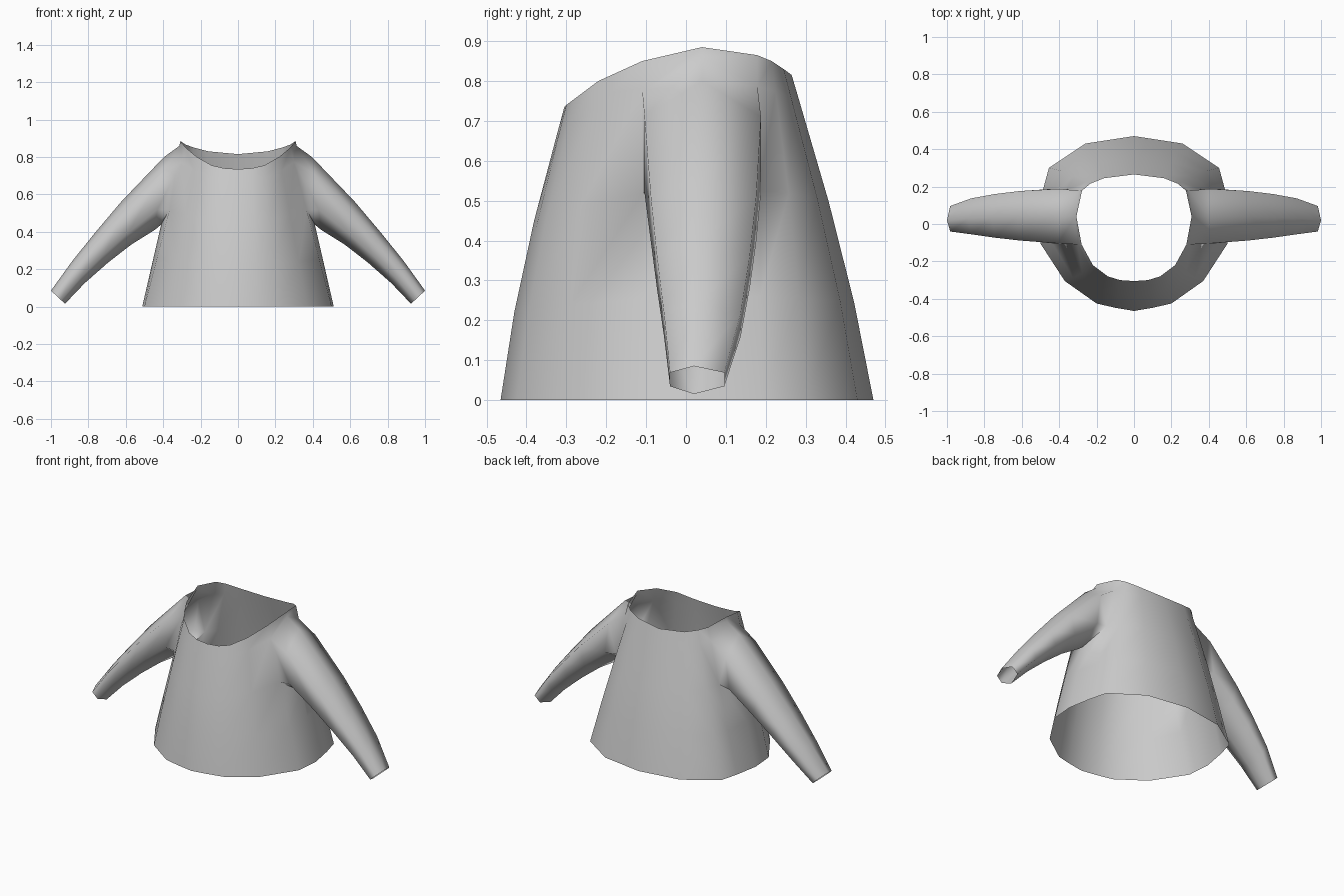
import bpy, bmesh, math
from mathutils import Vector

if "Cube" in bpy.data.objects:
    bpy.data.objects.remove(bpy.data.objects["Cube"])

cloth = bpy.data.materials.new("grey_cloth")
cloth.diffuse_color = (0.6, 0.6, 0.6, 1)
cloth.use_nodes = True
cloth.node_tree.nodes["Principled BSDF"].inputs["Base Color"].default_value = cloth.diffuse_color

# Half outline from centre front to centre back: hem (x, y), neckline (x, y, z)
COLUMNS = [
    ((0, -.465), (0, -.305, .735)),
    ((.10, -.448), (.075, -.30, .74)),
    ((.20, -.425), (.14, -.28, .755)),
    ((.37, -.305), (.22, -.22, .80)),
    ((.50, -.105), (.28, -.11, .85)),     # front of armhole
    ((.512, .04), (.308, .04, .885)),     # shoulder line
    ((.485, .19), (.278, .178, .865)),    # back of armhole
    ((.455, .30), (.235, .215, .85)),
    ((.26, .43), (.16, .245, .83)),
    ((0, .47), (0, .265, .815)),
]
FRONT, SIDE, BACK = 4, 5, 6
ROWS = [0, .3, .61, .91, 1]
SIDE_ROWS = [0, .3, .495, .97, 1]         # armhole dips at the armpit, peaks at the shoulder

# Sleeve rings: top (x, z), bottom (x, z), front y, back y, middle y
SLEEVE = [
    ((.395, .80), (.445, .41), -.104, .188, .04),
    ((.625, .56), (.57, .332), -.088, .176, .04),
    ((.76, .40), (.695, .235), -.073, .16, .035),
    ((.885, .245), (.82, .125), -.055, .137, .03),
    ((1.0, .085), (.925, .015), -.04, .096, .02),
]

bm = bmesh.new()

# Torso: ruled shell from hem to neckline with a slight bulge front and back
grid = []
for i, (hem, neck) in enumerate(COLUMNS):
    a, b = Vector((*hem, 0)), Vector(neck)
    column = []
    for t in (SIDE_ROWS if i == SIDE else ROWS):
        p = a.lerp(b, t)
        p.y *= 1 + .04 * math.sin(math.pi * t) * (abs(p.y) > .2)
        column.append(bm.verts.new(p))
    grid.append(column)
for i in range(len(grid) - 1):
    for j in range(len(ROWS) - 1):
        if i in (FRONT, SIDE) and j == 2:
            continue                      # armhole
        bm.faces.new((grid[i][j], grid[i + 1][j], grid[i + 1][j + 1], grid[i][j + 1]))

# Sleeve: six-sided tube grown from the armhole, open at the cuff
ring = [grid[SIDE][3], grid[FRONT][3], grid[FRONT][2],
        grid[SIDE][2], grid[BACK][2], grid[BACK][3]]
for (tx, tz), (bx, bz), front, back, mid in SLEEVE:
    def point(y, f):
        return bm.verts.new((bx + (tx - bx) * f, y, bz + (tz - bz) * f))
    new = [point(mid, 1), point(front, .77), point(front, .28),
           point(mid, 0), point(back, .28), point(back, .77)]
    for k in range(6):
        n = (k + 1) % 6
        bm.faces.new((ring[k], ring[n], new[n], new[k]))
    ring = new

mesh = bpy.data.meshes.new("sweater")
bm.to_mesh(mesh)
bm.free()
mesh.materials.append(cloth)
sweater = bpy.data.objects.new("sweater", mesh)
bpy.context.collection.objects.link(sweater)

# Mirror to the other side
mirror = sweater.modifiers.new("mirror", 'MIRROR')
mirror.use_clip = True
mirror.merge_threshold = .001

bpy.context.view_layer.objects.active = sweater
sweater.select_set(True)
bpy.ops.object.shade_smooth_by_angle(angle=math.radians(75))
